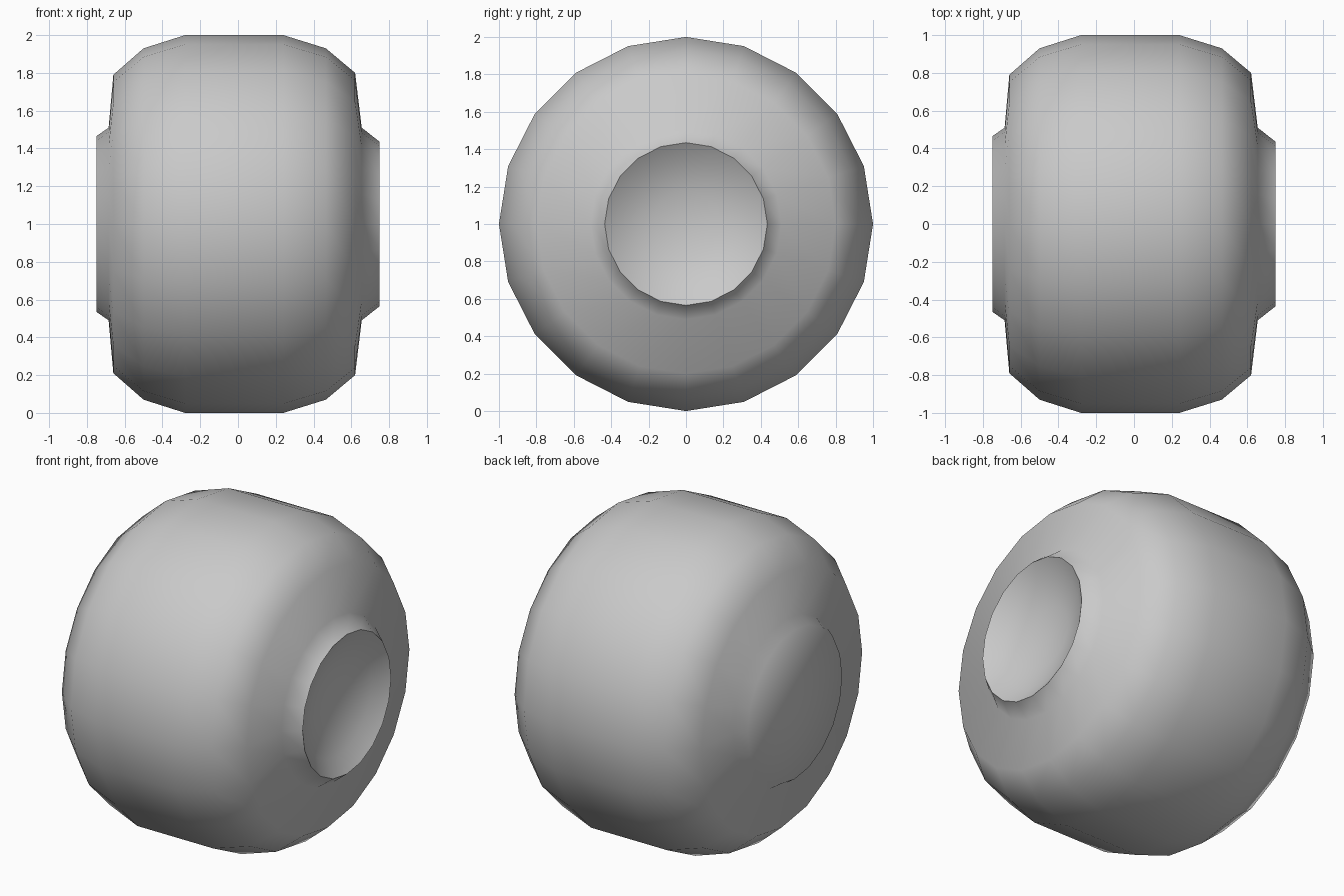
import bpy, bmesh, math
from mathutils import Vector

cube = bpy.data.objects.get("Cube")
if cube:
    bpy.data.objects.remove(cube, do_unlink=True)

SIDES = 20

# Plain grey material
grey = bpy.data.materials.new("plain_grey")
grey.use_nodes = True
colour = (0.588, 0.588, 0.588, 1)
grey.diffuse_color = colour
grey.node_tree.nodes["Principled BSDF"].inputs["Base Color"].default_value = colour

# Wheel cross-section as (x, radius): flat inner cap, tyre, then dished outer hub
inner_hub = [(-0.75, 0), (-0.75, 0.465), (-0.685, 0.51)]
tyre = [(-0.66, 0.79), (-0.5, 0.93), (-0.28, 1), (0.24, 1), (0.465, 0.93), (0.62, 0.80)]
outer_hub = [(0.655, 0.51), (0.75, 0.435)]
dish = [(0.685, 0.34), (0.635, 0.18), (0.615, 0)]
profile = inner_hub + tyre + outer_hub + dish


def lathe(name, points, material):
    """Spin a profile around the x axis into a closed, smooth solid."""
    bm = bmesh.new()
    verts = [bm.verts.new((x, 0, r)) for x, r in points]
    edges = [bm.edges.new(pair) for pair in zip(verts, verts[1:])]
    bmesh.ops.spin(bm, geom=verts + edges, cent=(0, 0, 0), axis=(1, 0, 0),
                   angle=math.tau, steps=SIDES)
    bmesh.ops.remove_doubles(bm, verts=bm.verts[:], dist=0.0005)
    bmesh.ops.recalc_face_normals(bm, faces=bm.faces[:])
    bmesh.ops.translate(bm, verts=bm.verts[:], vec=Vector((0, 0, 1)))
    mesh = bpy.data.meshes.new(name)
    bm.to_mesh(mesh)
    bm.free()
    mesh.materials.append(material)
    obj = bpy.data.objects.new(name, mesh)
    bpy.context.collection.objects.link(obj)
    return obj


wheel = lathe("wheel", profile, grey)

# Smooth all over, with only the dish rim kept sharp
bpy.ops.object.select_all(action="DESELECT")
wheel.select_set(True)
bpy.context.view_layer.objects.active = wheel
bpy.ops.object.shade_smooth_by_angle(angle=math.radians(62))
